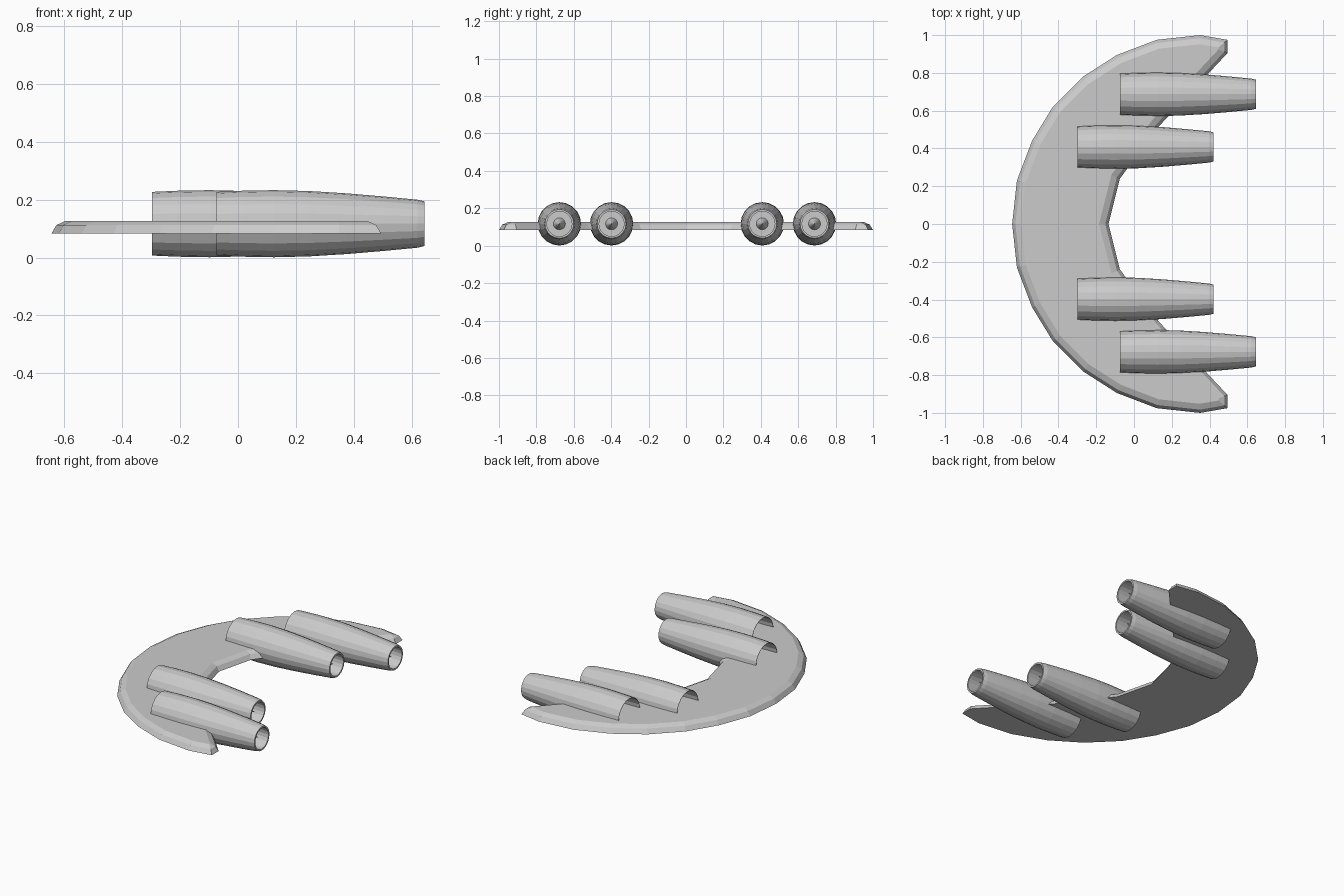
import bpy, bmesh, math
from mathutils import Vector

if "Cube" in bpy.data.objects:
    bpy.data.objects.remove(bpy.data.objects["Cube"])


def finish(name, bm, angle=None):
    bmesh.ops.remove_doubles(bm, verts=bm.verts, dist=1e-5)
    bmesh.ops.recalc_face_normals(bm, faces=bm.faces)
    me = bpy.data.meshes.new(name)
    bm.to_mesh(me)
    bm.free()
    ob = bpy.data.objects.new(name, me)
    bpy.context.collection.objects.link(ob)
    return ob


def inset(pts, d):
    """Offset a counter-clockwise outline inwards with mitred corners."""
    out = []
    for i, p in enumerate(pts):
        a = (p - pts[i - 1]).normalized()
        b = (pts[(i + 1) % len(pts)] - p).normalized()
        na, nb = Vector((-a.y, a.x)), Vector((-b.y, b.x))
        out.append(p + (na + nb) * (d / (1 + na.dot(nb))))
    return out


def lathe(name, profile, x, y, z, sides=20):
    """Turn an (x, radius) profile round an axis running along x."""
    bm = bmesh.new()
    rings = []
    for px, r in profile:
        rings.append([bm.verts.new((x + px,
                                    y + r * math.cos(2 * math.pi * k / sides),
                                    z + r * math.sin(2 * math.pi * k / sides)))
                      for k in range(sides)] if r > 0 else [bm.verts.new((x + px, y, z))])
    for a, b in zip(rings, rings[1:]):
        for k in range(sides):
            n = (k + 1) % sides
            if len(a) == 1:
                bm.faces.new((a[0], b[k], b[n]))
            elif len(b) == 1:
                bm.faces.new((a[k], a[n], b[0]))
            else:
                bm.faces.new((a[k], a[n], b[n], b[k]))
    return finish(name, bm)


# Crescent wing: half outline, outer tip to nose, then inner nose to tip
outer = [(0.495, 0.975), (0.35, 1.0), (0.12, 0.975), (-0.09, 0.895), (-0.27, 0.78),
         (-0.43, 0.62), (-0.54, 0.44), (-0.62, 0.23), (-0.645, 0)]
inner = [(-0.135, 0), (-0.075, 0.24), (0.13, 0.515), (0.495, 0.905)]
mirror = lambda pts: [(x, -y) for x, y in reversed(pts) if y > 0]
outline = [Vector(p) for p in outer + mirror(outer) + [(x, -y) for x, y in reversed(inner)] + inner[1:]]

bm = bmesh.new()
layers = [[bm.verts.new((p.x, p.y, z)) for p in inset(outline, d)]
          for d, z in ((0, 0.083), (0.017, 0.112), (0.048, 0.127))]
n = len(outline)
bm.faces.new(layers[0])
bm.faces.new(layers[-1])
for a, b in zip(layers, layers[1:]):
    for i in range(n):
        j = (i + 1) % n
        bm.faces.new((a[i], a[j], b[j], b[i]))
finish("crescent_wing", bm)

# Engines: shell with open intake and exhaust
shell = [(0.15, 0.104), (0, 0.108), (0.0, 0.110), (0.09, 0.114), (0.2, 0.116), (0.32, 0.113),
         (0.45, 0.105), (0.58, 0.094), (0.695, 0.083), (0.72, 0.077), (0.72, 0.067), (0.60, 0.072)]
# Intake fan with spinner, and exhaust plate with cone
fan = [(0.08, 0), (0.11, 0.022), (0.15, 0.034), (0.15, 0.104)]
cone = [(0.60, 0.072), (0.60, 0.032), (0.695, 0)]
for label, x, y in (("inner_left", -0.298, 0.408), ("inner_right", -0.298, -0.398),
                    ("outer_left", -0.075, 0.687), ("outer_right", -0.075, -0.677)):
    lathe("engine_shell_" + label, shell, x, y, 0.117)
    lathe("intake_fan_" + label, fan, x, y, 0.117)
    lathe("exhaust_cone_" + label, cone, x, y, 0.117)
